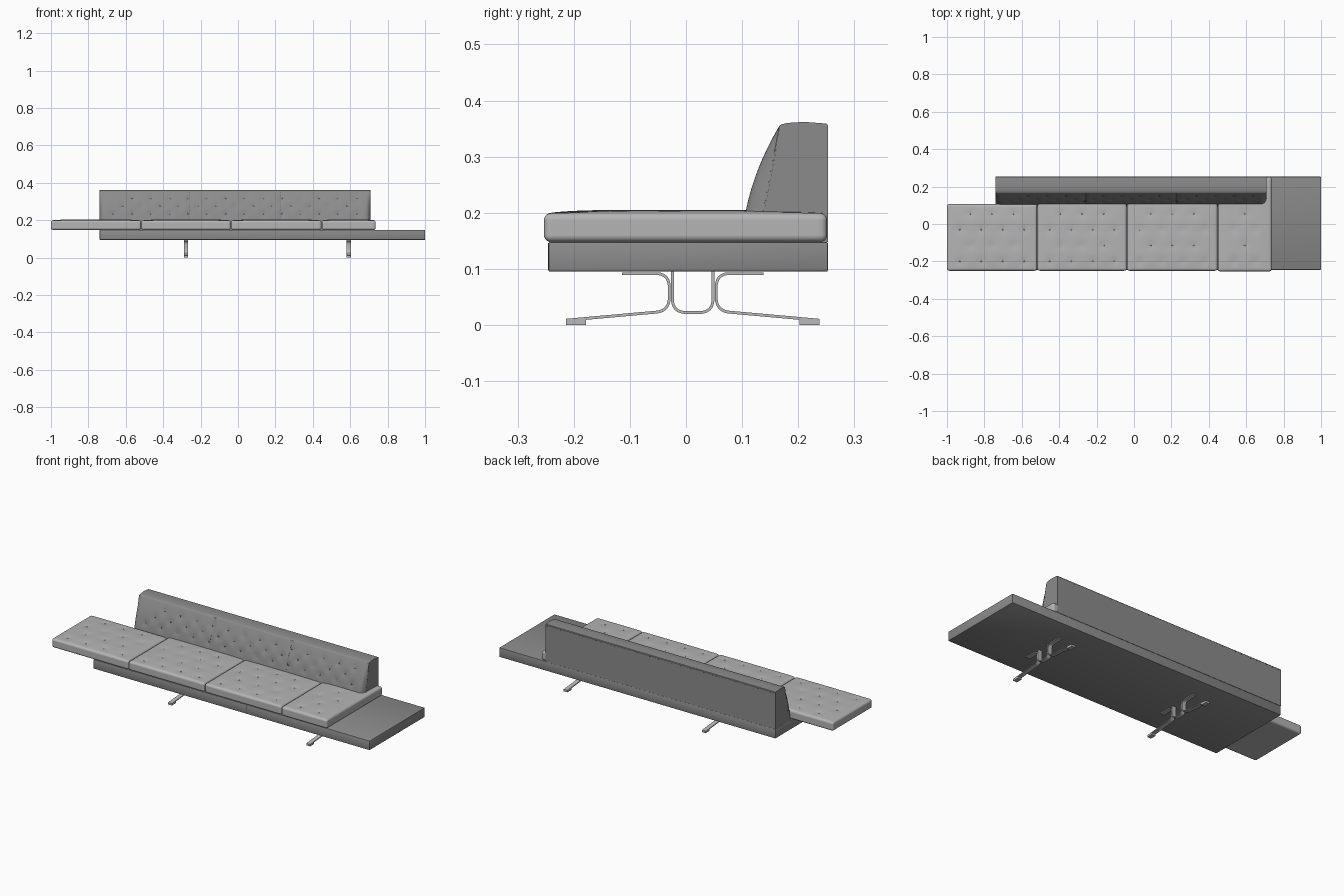
import bpy, bmesh, math
from mathutils import Vector, Matrix

old = bpy.data.objects.get("Cube")
if old:
    bpy.data.objects.remove(old, do_unlink=True)


def material(name, value, metallic=0.0):
    m = bpy.data.materials.new(name)
    m.use_nodes = True
    color = (value, value, value, 1)
    m.diffuse_color = color
    m.node_tree.nodes["Principled BSDF"].inputs["Base Color"].default_value = color
    return m


LIGHT = material("light grey leather", 0.46)
DARK = material("dark grey upholstery", 0.26)
STEEL = material("brushed steel", 0.48)
THREAD = material("dark thread", 0.1)


def finish(bm, name, mat, angle=40):
    bmesh.ops.recalc_face_normals(bm, faces=bm.faces)
    mesh = bpy.data.meshes.new(name)
    bm.to_mesh(mesh)
    bm.free()
    mesh.materials.append(mat)
    ob = bpy.data.objects.new(name, mesh)
    bpy.context.collection.objects.link(ob)
    bpy.ops.object.select_all(action='DESELECT')
    ob.select_set(True)
    bpy.context.view_layer.objects.active = ob
    bpy.ops.object.shade_smooth_by_angle(angle=math.radians(angle))
    return ob


def add_box(bm, lo, hi):
    lo, hi = Vector(lo), Vector(hi)
    mat = Matrix.Translation((lo + hi) / 2) @ Matrix.Diagonal((*(hi - lo), 1))
    bmesh.ops.create_cube(bm, size=1, matrix=mat)


def add_prism(bm, outline, x0, x1):
    """Extrude a closed (y, z) outline along x."""
    face = bm.faces.new([bm.verts.new((x0, y, z)) for y, z in outline])
    ext = bmesh.ops.extrude_face_region(bm, geom=[face])["geom"]
    moved = [v for v in ext if isinstance(v, bmesh.types.BMVert)]
    bmesh.ops.translate(bm, vec=(x1 - x0, 0, 0), verts=moved)


def dimple(a, b, buttons, depth, size):
    return sum(depth * math.exp(-((a - p) ** 2 + (b - q) ** 2) / size ** 2)
               for p, q in buttons)


# Platform
bm = bmesh.new()
add_box(bm, (-0.74, -0.245, 0.095), (1.0, 0.253, 0.148))
bmesh.ops.bevel(bm, geom=bm.edges[:], offset=0.003, segments=2, affect='EDGES', profile=0.5)
finish(bm, "platform", DARK)

bm = bmesh.new()
add_box(bm, (0.226, -0.2456, 0.097), (0.228, -0.244, 0.146))
finish(bm, "platform_seam", THREAD)


# Seat cushions: rounded boxes with a crowned, buttoned top
def cushion(name, x0, x1, y0, y1):
    z0, z1, r = 0.148, 0.199, 0.012
    lo, hi = Vector((x0, y0, z0)), Vector((x1, y1, z1))
    mid, half = (lo + hi) / 2, (hi - lo) / 2
    buttons = []
    for row in range(4):
        count = 4 - row % 2
        if x1 - x0 < 0.4:
            count -= 2
        for i in range(count):
            buttons.append((mid.x + (i - (count - 1) / 2) * 0.115, -0.2 + row * 0.085))
    bm = bmesh.new()
    bmesh.ops.create_cube(bm, size=2)
    bmesh.ops.subdivide_edges(bm, edges=bm.edges[:], cuts=40, use_grid_fill=True)

    def crown(x, y):
        u, v = (x - mid.x) / half.x, (y - mid.y) / half.y
        edge = max(0, 1 - u ** 4) * max(0, 1 - v ** 4)
        return 0.006 * edge - dimple(x, y, buttons, 0.0035, 0.022)

    for v in bm.verts:
        c = [0.3 * t + 0.7 * math.sin(t * math.pi / 2) for t in v.co]
        p = Vector([m + h * t for m, h, t in zip(mid, half, c)])
        core = Vector([min(max(t, a + r), b - r) for t, a, b in zip(p, lo, hi)])
        p = core + (p - core).normalized() * r
        if p.z > mid.z:
            p.z += crown(p.x, p.y) * (p.z - mid.z) / half.z
        v.co = p
    finish(bm, name, LIGHT, 60)
    bm = bmesh.new()
    for x, y in buttons:
        place = Matrix.Translation((x, y, z1 + crown(x, y))) @ Matrix.Diagonal((1, 1, 0.5, 1))
        bmesh.ops.create_uvsphere(bm, u_segments=10, v_segments=6, radius=0.004, matrix=place)
    finish(bm, name + "_buttons", LIGHT)


cushion("overhanging_cushion", -1.0, -0.518, -0.25, 0.106)
cushion("right_seat_cushion", -0.516, -0.039, -0.25, 0.125)
cushion("middle_seat_cushion", -0.037, 0.446, -0.25, 0.125)
cushion("end_seat_cushion", 0.448, 0.736, -0.253, 0.2515)

# Backrest body
BX0, BX1, BZ0, BZ1 = -0.74, 0.708, 0.148, 0.355


def seam_y(z):
    return 0.137 + (z - 0.2) * 0.19


def front_y(z):
    t = max(0, (z - 0.2) / (BZ1 - 0.2))
    return seam_y(z) - 0.031 * (1 - t * t)


bm = bmesh.new()
add_prism(bm, [(0.253, BZ0), (0.253, 0.356), (0.25, 0.359), (0.21, 0.362), (0.18, 0.36),
               (0.17, 0.3575), (seam_y(BZ1), BZ1), (seam_y(BZ0), BZ0)], BX0, BX1)
finish(bm, "backrest_body", DARK, 30)

# Backrest front padding
mid_x, half_x = (BX0 + BX1) / 2, (BX1 - BX0) / 2
thirds = [mid_x - half_x / 3, mid_x + half_x / 3]
back_buttons = [(mid_x + (i - 6.5 + 0.5 * row) * 0.1, 0.235 + 0.04 * row)
                for row in range(3) for i in range(14 - row % 2)
                if abs(i - 6.5 + 0.5 * row) * 0.1 < half_x - 0.05]


def pad_y(x, z):
    over = min(1, max(0, (abs(x - mid_x) - half_x + 0.03) / 0.03))
    y = seam_y(z) + (front_y(z) - seam_y(z)) * math.sqrt(1 - over * over)
    y += sum(0.002 * math.exp(-((x - s) / 0.01) ** 2) for s in thirds)
    return min(seam_y(z), y + dimple(x, z, back_buttons, 0.004, 0.018))


bm = bmesh.new()
bmesh.ops.create_grid(bm, x_segments=220, y_segments=26, size=1)
for v in bm.verts:
    x = mid_x + half_x * v.co.x
    z = BZ0 + (BZ1 - BZ0) * (v.co.y + 1) / 2
    v.co = (x, pad_y(x, z), z)
pad = finish(bm, "backrest_padding", DARK, 60)
if sum(p.normal.y for p in pad.data.polygons) > 0:
    pad.data.flip_normals()

bm = bmesh.new()
for x, z in back_buttons:
    place = Matrix.Translation((x, pad_y(x, z), z)) @ Matrix.Diagonal((1, 0.5, 1, 1))
    bmesh.ops.create_uvsphere(bm, u_segments=10, v_segments=6, radius=0.004, matrix=place)
finish(bm, "backrest_buttons", DARK)

# Stitching on the backrest seams
bm = bmesh.new()


def stitch(x, y, z, sx, sy, sz):
    add_box(bm, (x - sx, y - sy, z - sz), (x + sx, y + sy, z + sz))


for i in range(16):
    z = 0.213 + i * 0.009
    for x in thirds:
        stitch(x, pad_y(x, z), z, 0.0008, 0.0008, 0.002)
    for x in (BX0, BX1):
        stitch(x, seam_y(z) + 0.002, z, 0.0005, 0.0006, 0.002)
for i in range(72):
    stitch(BX0 + 0.014 + i * 0.02, 0.253, 0.35, 0.003, 0.0005, 0.0008)
finish(bm, "backrest_stitching", THREAD)


# Steel legs: bent flat bars
def rounded_path(points, radius):
    pts = [Vector(p) for p in points]
    out = [pts[0]]
    for a, b, c in zip(pts, pts[1:], pts[2:]):
        p, q = b + (a - b).normalized() * radius, b + (c - b).normalized() * radius
        for i in range(9):
            t = i / 8
            out.append((1 - t) ** 2 * p + 2 * t * (1 - t) * (b * 0.8 + (p + q) * 0.1) + t * t * q)
    return out + [pts[-1]]


def add_bar(bm, points, radius, x0, x1, thick=0.005):
    path = rounded_path(points, radius)
    left, right = [], []
    for i, p in enumerate(path):
        d = (path[min(i + 1, len(path) - 1)] - path[max(i - 1, 0)]).normalized()
        n = Vector((-d.y, d.x)) * thick / 2
        left.append(p + n)
        right.append(p - n)
    add_prism(bm, [tuple(p) for p in left + right[::-1]], x0, x1)


CY = 0.012
for name, x in (("right_leg", -0.278), ("left_leg", 0.592)):
    x0, x1 = x - 0.012, x + 0.012
    bm = bmesh.new()
    for s in (-1, 1):
        add_bar(bm, [(CY + s * 0.126, 0.0915), (CY + s * 0.042, 0.0915),
                     (CY + s * 0.042, 0.025), (CY + s * 0.226, 0.0085)], 0.02, x0, x1)
        ends = sorted((CY + s * 0.19, CY + s * 0.226))
        add_box(bm, (x0, ends[0], 0), (x1, ends[1], 0.0095))
    add_bar(bm, [(CY - 0.036, 0.095), (CY - 0.036, 0.0225),
                 (CY + 0.036, 0.0225), (CY + 0.036, 0.095)], 0.02, x0, x1)
    finish(bm, name, STEEL, 30)
